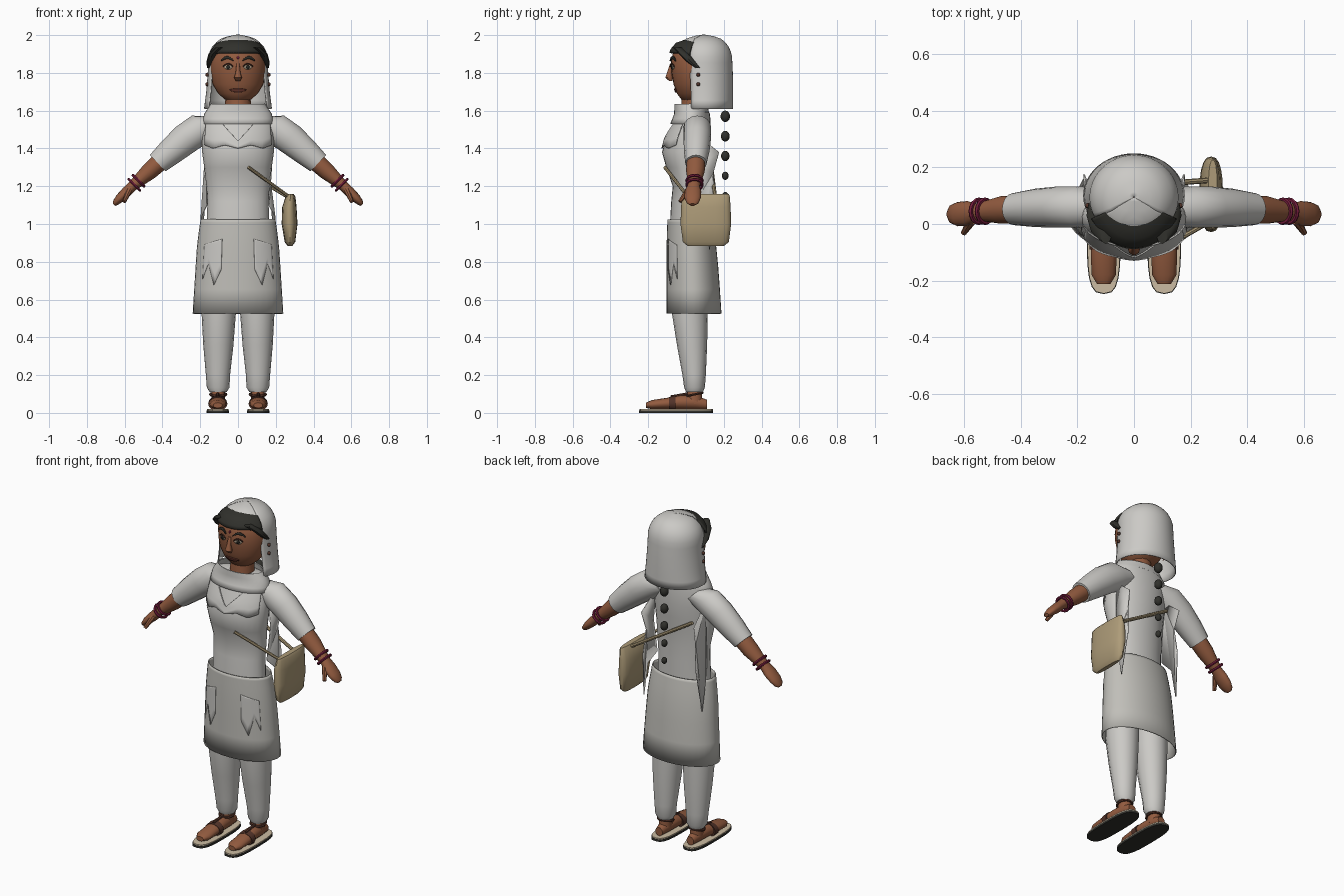
import bpy, bmesh
from math import sin, cos, pi
from mathutils import Vector as V

if "Cube" in bpy.data.objects:
    bpy.data.objects.remove(bpy.data.objects["Cube"])


def mat(name, r, g, b):
    m = bpy.data.materials.new(name)
    m.diffuse_color = (r, g, b, 1)
    m.use_nodes = True
    m.node_tree.nodes["Principled BSDF"].inputs["Base Color"].default_value = m.diffuse_color
    return m


CLOTH = mat("pale_cloth", .60, .59, .565)
SKIRT = mat("skirt_cloth", .53, .52, .485)
SKIN = mat("brown_skin", .29, .105, .05)
HAIR = mat("dark_hair", .03, .03, .025)
TAN = mat("tan_canvas", .42, .33, .19)
WINE = mat("wine_red", .17, .012, .045)
STRAP = mat("brown_leather", .085, .033, .022)
CREAM = mat("cream_white", .60, .50, .36)
LIP = mat("lip_brown", .16, .045, .03)
X, Y, Z = V((1, 0, 0)), V((0, 1, 0)), V((0, 0, 1))


def finish(name, bm, m, thick=0, angle=40):
    bmesh.ops.remove_doubles(bm, verts=bm.verts, dist=1e-5)
    bmesh.ops.recalc_face_normals(bm, faces=bm.faces)
    me = bpy.data.meshes.new(name)
    bm.to_mesh(me)
    bm.free()
    ob = bpy.data.objects.new(name, me)
    bpy.context.collection.objects.link(ob)
    me.materials.append(m)
    bpy.ops.object.select_all(action='DESELECT')
    ob.select_set(True)
    bpy.context.view_layer.objects.active = ob
    bpy.ops.object.shade_smooth_by_angle(angle=angle * pi / 180)
    if thick:
        s = ob.modifiers.new("thickness", 'SOLIDIFY')
        s.thickness, s.offset = thick, 0
    return ob


def loft(name, rings, m, u=X, v=Y, n=16, p=1):
    """Skin closed rings (x, y, z, ru, rv); p < 1 makes them squarer."""
    bm = bmesh.new()
    power = lambda c: (abs(c) ** p) * (1 if c >= 0 else -1)
    rows = []
    for x, y, z, ru, rv in rings:
        rows.append([bm.verts.new(V((x, y, z)) + u * ru * power(cos(2 * pi * i / n))
                                  + v * rv * power(sin(2 * pi * i / n))) for i in range(n)])
    for a, b in zip(rows, rows[1:]):
        for i in range(n):
            j = (i + 1) % n
            bm.faces.new((a[i], a[j], b[j], b[i]))
    bm.faces.new(rows[0])
    bm.faces.new(rows[-1])
    return finish(name, bm, m)


def tube(name, p, q, r0, r1, m, n=8):
    p, q = V(p), V(q)
    d = (q - p).normalized()
    u = d.cross(Z if abs(d.z) < .9 else X).normalized()
    return loft(name, [(*p, r0, r0), (*q, r1, r1)], m, u, d.cross(u), n)


def body(rings):
    """Turn (z, front, back, half width) rows into loft rings."""
    return [(0, (f + b) / 2, z, w, (b - f) / 2) for z, f, b, w in rings]


def surf(rings, t, z, off):
    """Point on a body shape; t runs round from the front."""
    z = min(max(z, rings[0][0]), rings[-1][0])
    for a, b in zip(rings, rings[1:]):
        if z <= b[0]:
            k = (z - a[0]) / (b[0] - a[0])
            f, bk, w = [a[i] + (b[i] - a[i]) * k for i in (1, 2, 3)]
            break
    return V(((w + off) * sin(t), (f + bk) / 2 - ((bk - f) / 2 + off) * cos(t), z))


def patch(name, rings, t0, t1, lo, hi, m, off=0, n=32, rows=6, thick=.006):
    """Thin sheet lying on a body shape; lo and hi are heights or functions of k in 0..1."""
    bm = bmesh.new()
    val = lambda f, k: f(k) if callable(f) else f
    grid = []
    for r in range(rows + 1):
        e = sin(pi / 2 * r / rows)
        line = []
        for i in range(n + 1):
            k = i / n
            a, b = val(lo, k), val(hi, k)
            line.append(bm.verts.new(surf(rings, t0 + (t1 - t0) * k, a + (b - a) * e, off)))
        grid.append(line)
    for a, b in zip(grid, grid[1:]):
        for i in range(n):
            bm.faces.new((a[i], a[i + 1], b[i + 1], b[i]))
    return finish(name, bm, m, thick)


def torus(name, c, axis, R, r, m):
    bpy.ops.mesh.primitive_torus_add(location=c, rotation=V(axis).to_track_quat('Z', 'Y').to_euler(),
                                     major_radius=R, minor_radius=r, major_segments=16, minor_segments=6)
    ob = bpy.context.object
    ob.name = name
    ob.data.materials.append(m)


def ball(name, c, r, m, scale=(1, 1, 1)):
    bpy.ops.mesh.primitive_uv_sphere_add(segments=10, ring_count=7, radius=r, location=c)
    ob = bpy.context.object
    ob.name, ob.scale = name, scale
    ob.data.materials.append(m)
    bpy.ops.object.shade_smooth()


# Body shapes: height, front, back, half width
torso = [(1.0, -.085, .11, .165), (1.12, -.078, .11, .162), (1.2, -.07, .11, .167), (1.3, -.105, .115, .179),
         (1.38, -.127, .125, .19), (1.46, -.105, .13, .19), (1.55, -.06, .13, .183), (1.59, -.045, .125, .165),
         (1.61, -.02, .1, .1)]
skirt = [(.525, -.1, .185, .237), (.75, -.1, .17, .223), (.9, -.1, .155, .213), (1.025, -.095, .13, .195)]
head = [(1.645, .0, .06, .03), (1.66, -.025, .1, .07), (1.69, -.048, .14, .105), (1.74, -.066, .18, .135),
        (1.8, -.076, .2, .147), (1.86, -.08, .21, .148), (1.92, -.065, .21, .133), (1.955, -.035, .19, .1),
        (1.98, .04, .13, .04)]
veil = [(1.61, -.05, .25, .18), (1.7, -.05, .25, .168), (1.8, -.055, .248, .16), (1.9, -.055, .243, .157),
        (1.95, -.035, .22, .13), (1.98, .0, .185, .09), (1.994, .05, .14, .045), (2.0, .09, .1, .005)]
collar = [(1.53, -.08, .125, .186), (1.58, -.06, .12, .178), (1.635, -.058, .11, .14)]

# Tunic, skirt and scarf
loft("tunic", body(torso), CLOTH, n=28)
patch("skirt", skirt, 0, 2 * pi, .525, 1.025, SKIRT, n=36)
patch("collar_wrap", collar, 0, 2 * pi, .0 + 1.53, 1.635, CLOTH)
zig = lambda k: .018 * abs((k * 6) % 2 - 1)
patch("chest_scarf", torso, -1.1, 1.1, lambda k: 1.40 + zig(k),
      lambda k: min(1.57, 1.44 + abs(k - .5) * .45), CLOTH, .006)
for s in (-1, 1):
    patch("skirt_drape", skirt, s * .4, s * .95, lambda k: .66 + .1 * abs((k * 3) % 2 - 1) + .05 * k,
          lambda k: .92 - .03 * k, CLOTH, .003, n=12)
    # Loose scarf end hanging behind each arm
    bm = bmesh.new()
    flap = [(.05, 1.48), (.175, 1.38), (.145, 1.27), (.16, 1.12), (.125, .86), (.09, 1.04), (.04, 1.1), (.06, 1.3)]
    bm.faces.new([bm.verts.new((s * (.165 + (.03 if z < 1.1 else .012 * (i % 2))), y, z))
                  for i, (y, z) in enumerate(flap)])
    bmesh.ops.triangulate(bm, faces=bm.faces)
    finish("scarf_end", bm, CLOTH, .006, 10)

# Head, veil and hair
loft("neck", [(0, .04, 1.57, .072, .07), (0, .045, 1.7, .065, .065)], SKIN)
loft("head", body(head), SKIN, n=28)
patch("veil", veil, 1.05, 2 * pi - 1.05, 1.61, 2.0, CLOTH, -.003, rows=14)
patch("veil_brim", veil, -1.06, 1.06, lambda k: 1.955 - .05 * abs(2 * k - 1), 2.0, CLOTH, -.003)
patch("front_hair", head, -1.25, 1.25, lambda k: 1.905 - .035 * max(0, abs(2 * k - 1) - .6), 1.975, HAIR, .014,
      thick=.012)
for s in (-1, 1):
    loft("side_lock", [(s * .1, -.045, 1.935, .02, .025), (s * .135, -.01, 1.9, .022, .028),
                       (s * .152, .03, 1.855, .016, .022), (s * .155, .065, 1.825, .008, .012)], HAIR, n=8)
    for z in (1.79, 1.74):
        ball("earring", (s * .163, .065, z), .01, STRAP)
    # Eyes and brows
    arc = lambda k: 4 * k * (1 - k)
    patch("eye_white", head, s * .2, s * .5, lambda k: 1.828 - .011 * arc(k), lambda k: 1.83 + .013 * arc(k),
          CREAM, .003, 10, 2, .004)
    patch("iris", head, s * .28, s * .42, lambda k: 1.83 - .011 * arc(k), lambda k: 1.83 + .013 * arc(k),
          HAIR, .006, 8, 2, .004)
    patch("eyelid", head, s * .18, s * .53, lambda k: 1.832 + .012 * arc(k), lambda k: 1.838 + .014 * arc(k),
          STRAP, .006, 10, 2, .005)
    patch("brow", head, s * .16, s * .62, lambda k: 1.862 + .012 * arc(k), lambda k: 1.868 + .02 * arc(k),
          HAIR, .006, 10, 2, .008)
loft("nose", [(0, -.078, 1.85, .008, .006), (0, -.088, 1.8, .013, .014), (0, -.09, 1.775, .021, .02),
              (0, -.08, 1.757, .012, .01)], SKIN, n=10)
patch("lips", head, -.36, .36, lambda k: 1.708 - .012 * arc(k), lambda k: 1.712 + .005 * arc(k), LIP, .004, 12, 3)
patch("forehead_dot", head, -.05, .05, lambda k: 1.88 - .007 * arc(k), lambda k: 1.88 + .007 * arc(k),
      WINE, .004, 8, 2, .005)

# Braid of beads down the back
for i, r in enumerate((.028, .026, .025, .02, .018)):
    ball("braid_bead", (0, .208, 1.57 - .105 * i), r, HAIR, (.9, .9, 1.1))

# Arms, legs and sandals
for s in (-1, 1):
    up = V((s * .7, 0, .714))
    loft("sleeve", [(s * .11, .06, 1.53, .06, .055), (s * .185, .06, 1.513, .073, .085),
                    (s * .27, .06, 1.455, .073, .083), (s * .35, .057, 1.388, .068, .073),
                    (s * .425, .053, 1.322, .057, .06)], CLOTH, Y, up)
    loft("arm_and_hand", [(s * .4, .052, 1.342, .05, .05), (s * .47, .05, 1.278, .049, .045),
                          (s * .53, .045, 1.225, .036, .033), (s * .56, .04, 1.2, .033, .027),
                          (s * .59, .037, 1.17, .044, .028), (s * .625, .035, 1.137, .043, .024),
                          (s * .648, .035, 1.113, .032, .017), (s * .657, .035, 1.102, .015, .009)], SKIN, Y, up)
    tube("thumb", (s * .575, .012, 1.18), (s * .603, -.032, 1.118), .017, .01, SKIN)
    for k in (0, .022):
        torus("bracelet", (s * (.527 + k), .045, 1.229 - k), (s, 0, -1), .041, .008, WINE)
    loft("trouser_leg", [(s * .105, .045, .11, .045, .045), (s * .105, .045, .135, .06, .055),
                         (s * .106, .043, .2, .064, .062), (s * .104, .032, .36, .08, .08),
                         (s * .102, .02, .53, .091, .095), (s * .1, .02, .75, .095, .095)], CLOTH)
    loft("ankle", [(s * .105, .045, .05, .037, .042), (s * .105, .045, .14, .034, .037)], SKIN)
    loft("foot", [(s * .107, -.212, .04, .024, .014), (s * .107, -.18, .044, .043, .024),
                  (s * .107, -.1, .05, .046, .03), (s * .106, -.03, .056, .04, .037),
                  (s * .105, .05, .056, .037, .037), (s * .105, .11, .045, .024, .025)], SKIN, X, Z)
    loft("sandal_sole", [(s * .107, -.052, 0, .06, .196), (s * .107, -.052, .013, .06, .196)], HAIR, n=20, p=.65)
    loft("sandal_insole", [(s * .107, -.052, .012, .058, .194), (s * .107, -.052, .02, .058, .194)],
         CREAM, n=20, p=.65)
    loft("toe_strap", [(s * .107, -.09, .048, .051, .036), (s * .107, -.055, .05, .05, .042)], STRAP, X, Z)
    tube("instep_strap", (s * .107, -.08, .084), (s * .107, .01, .1), .009, .009, STRAP)
    torus("ankle_strap", (s * .105, .045, .098), (0, -.2, 1), .042, .007, STRAP)

# Shoulder bag with its strap
loft("bag", [(.275, .105, .883, .012, .095), (.275, .105, .905, .028, .122), (.273, .105, 1.0, .042, .134),
             (.272, .105, 1.09, .038, .131), (.278, .105, 1.145, .026, .127), (.279, .105, 1.158, .016, .122)],
     TAN, n=20, p=.8)
tube("bag_strap_front", (.27, .01, 1.145), (.055, -.112, 1.3), .009, .009, TAN)
tube("bag_strap_back", (.27, .155, 1.14), (-.13, .125, 1.38), .01, .01, TAN)
